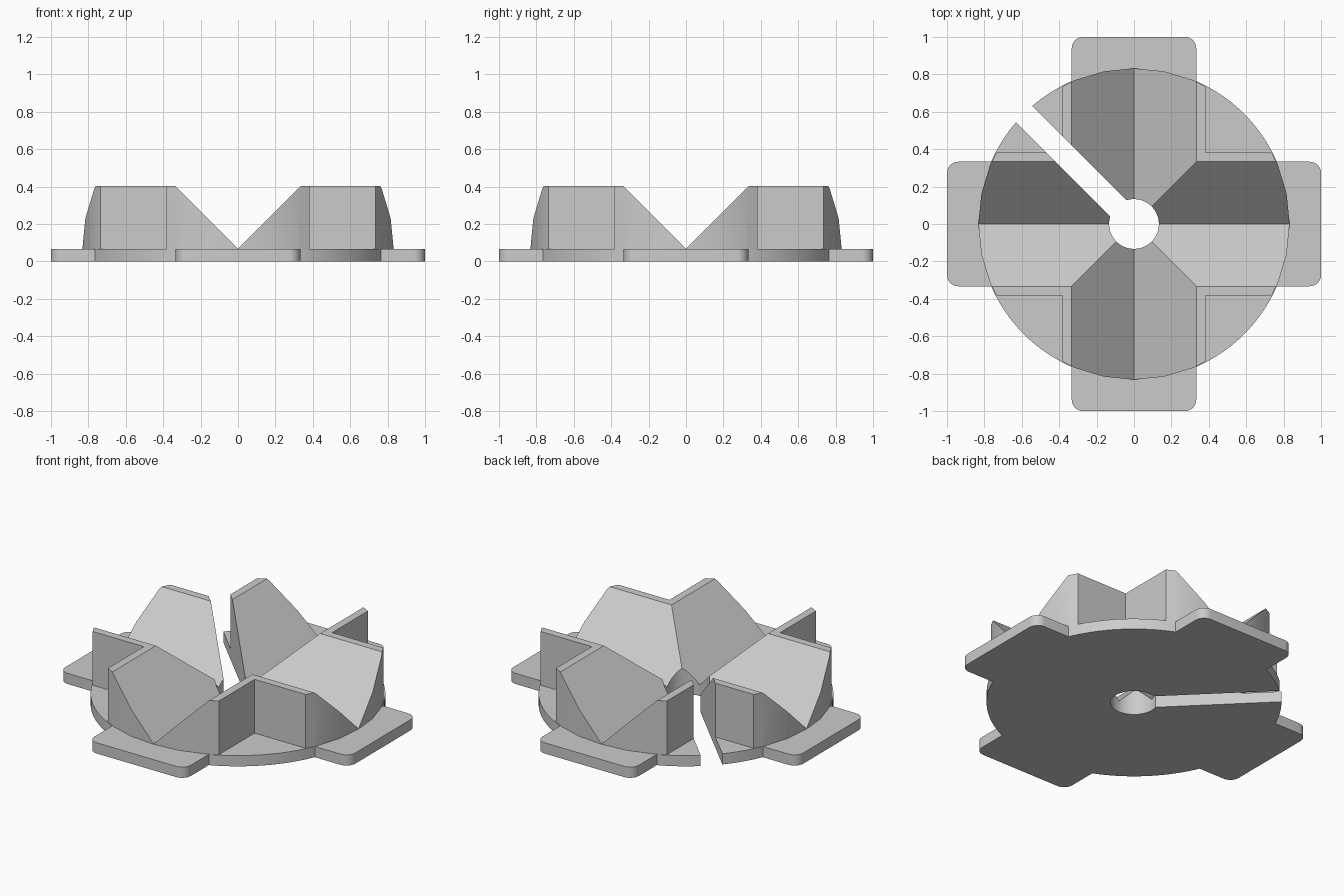
import bpy, bmesh, math
from mathutils import Matrix

BASE, TOP, RADIUS = 0.067, 0.402, 0.833
HALF = 0.333        # half width of grooves and tabs
POCKET = 0.382      # inner corner of each pocket

cube = bpy.data.objects.get("Cube")
if cube:
    bpy.data.objects.remove(cube, do_unlink=True)

grey = bpy.data.materials.new("plain grey")
grey.use_nodes = True
colour = (0.6, 0.6, 0.6, 1)
grey.diffuse_color = colour
grey.node_tree.nodes["Principled BSDF"].inputs["Base Color"].default_value = colour


def prism(name, outline, low, high, matrix=Matrix()):
    """Extrude a flat outline from low to high, then place it."""
    bm = bmesh.new()
    face = bm.faces.new([bm.verts.new((x, y, low)) for x, y in outline])
    ext = bmesh.ops.extrude_face_region(bm, geom=[face])
    for v in ext["geom"]:
        if isinstance(v, bmesh.types.BMVert):
            v.co.z = high
    bm.transform(matrix)
    bmesh.ops.recalc_face_normals(bm, faces=bm.faces)
    mesh = bpy.data.meshes.new(name)
    bm.to_mesh(mesh)
    bm.free()
    mesh.materials.append(grey)
    obj = bpy.data.objects.new(name, mesh)
    bpy.context.collection.objects.link(obj)
    return obj


def arc(r, start, end, steps):
    angles = [start + (end - start) * i / steps for i in range(steps + 1)]
    return [(r * math.cos(a), r * math.sin(a)) for a in angles]


def circle(r, n):
    return arc(r, 0, math.tau, n)[:-1]


def tab_outline(inner, outer, half, r):
    """Rectangle along +x with its two outer corners rounded."""
    pts = [(inner, half), (inner, -half)]
    for start, side in ((-math.pi / 2, -1), (0, 1)):
        pts += [(outer - r + x, side * (half - r) + y)
                for x, y in arc(r, start, start + math.pi / 2, 8)]
    return pts


def keyhole_outline(r, half, reach):
    """Round hole with a straight slot running out along +x."""
    a = math.asin(half / r)
    return arc(r, a, math.tau - a, 47) + [(reach, -half), (reach, half)]


def combine(target, tool, operation):
    """Apply a boolean and discard its tool."""
    tool.hide_render = True
    mod = target.modifiers.new(operation, "BOOLEAN")
    mod.operation, mod.solver, mod.object = operation, "EXACT", tool
    bpy.context.view_layer.objects.active = target
    bpy.ops.object.modifier_apply(modifier=mod.name)
    bpy.data.objects.remove(tool, do_unlink=True)


turns = [Matrix.Rotation(math.pi / 2 * i, 4, "Z") for i in range(4)]
diagonal = Matrix.Rotation(math.radians(135), 4, "Z")

# Round base disc and coarser raised body
holder = prism("grooved_holder", circle(RADIUS, 128), 0, BASE)
body = prism("raised_body", circle(RADIUS - 0.001, 32), 0.02, TOP)

# Central hole with the slot leading out of it
for part in (holder, body):
    keyhole = prism("keyhole_cutter", keyhole_outline(0.133, 0.062, 1.2), -1, 1, diagonal)
    combine(part, keyhole, "DIFFERENCE")

# Crossing V grooves
floor, rise = BASE + 0.002, 0.5
groove = [(0, floor), (rise, floor + rise), (-rise, floor + rise)]
upright = Matrix.Rotation(math.pi / 2, 4, "X")
for turn in turns[:2]:
    combine(body, prism("groove_cutter", groove, -1.2, 1.2, turn @ upright), "DIFFERENCE")

# Square-cornered pockets in the four quadrants
square = [(POCKET, POCKET), (1.2, POCKET), (1.2, 1.2), (POCKET, 1.2)]
for turn in turns:
    combine(body, prism("pocket_cutter", square, BASE - 0.02, 1, turn), "DIFFERENCE")

# Flat tabs, then the raised body joined on
for turn in turns:
    tab = prism("tab", tab_outline(0.7, 1.0, HALF, 0.06), 0, BASE, turn)
    combine(holder, tab, "UNION")
combine(holder, body, "UNION")

bpy.ops.object.select_all(action="DESELECT")
holder.select_set(True)
bpy.context.view_layer.objects.active = holder
bpy.ops.object.shade_smooth_by_angle(angle=math.radians(25))
